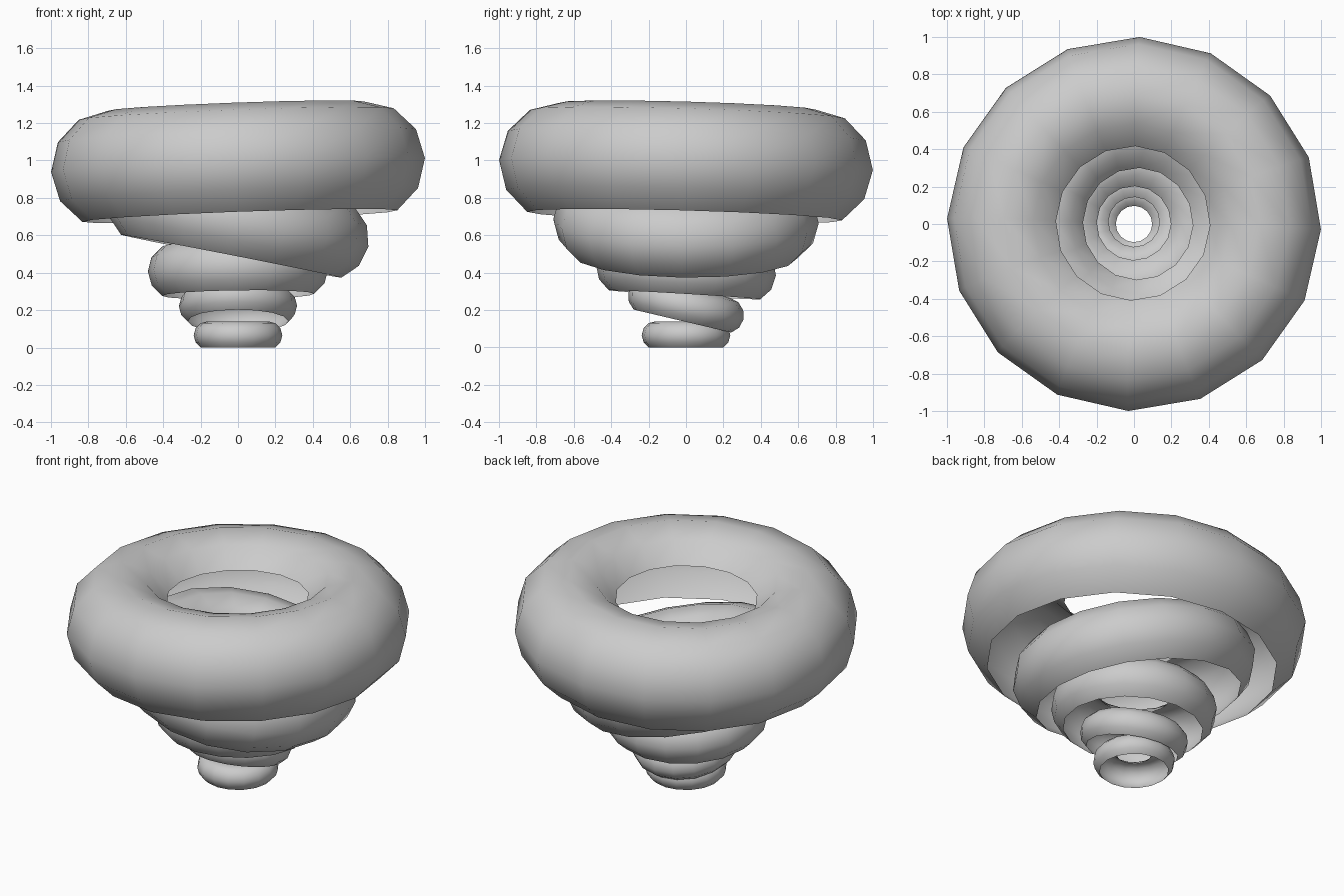
import bpy, bmesh, math
from mathutils import Matrix, Vector

cube = bpy.data.objects.get("Cube")
if cube:
    bpy.data.objects.remove(cube)

grey = bpy.data.materials.new("light_grey")
grey.use_nodes = True
grey.diffuse_color = (0.6, 0.6, 0.6, 1)
grey.node_tree.nodes["Principled BSDF"].inputs["Base Color"].default_value = (0.6, 0.6, 0.6, 1)

SIDES = 16      # segments round each ring
TURN = math.radians(-1.7)


def shell_ring(name, major, minor, height, slope_x, slope_y):
    """Partial torus shell: the tube runs from low outside, over the top, to the inner lip."""
    bm = bmesh.new()
    profile = []
    for deg in range(-60, 151, 30):
        a = math.radians(deg)
        profile.append(bm.verts.new((major + minor * math.cos(a), 0, minor * math.sin(a))))
    edges = [bm.edges.new(pair) for pair in zip(profile, profile[1:])]
    bmesh.ops.spin(bm, geom=profile + edges, cent=(0, 0, 0), axis=(0, 0, 1),
                   angle=math.tau, steps=SIDES, use_merge=False)
    bmesh.ops.remove_doubles(bm, verts=bm.verts, dist=0.0005)
    bmesh.ops.recalc_face_normals(bm, faces=bm.faces)
    # The outermost face must point away from the axis
    outer = max(bm.faces, key=lambda f: f.calc_center_median().xy.length)
    if outer.normal.dot(outer.calc_center_median()) < 0:
        bmesh.ops.reverse_faces(bm, faces=bm.faces)
    for face in bm.faces:
        face.smooth = True
    # Lean the ring and lift it to its height
    normal = Vector((-slope_x, -slope_y, 1)).normalized()
    lean = Vector((0, 0, 1)).rotation_difference(normal).to_matrix().to_4x4()
    bm.transform(Matrix.Translation((0, 0, height)) @ lean @ Matrix.Rotation(TURN, 4, "Z"))
    mesh = bpy.data.meshes.new(name)
    bm.to_mesh(mesh)
    bm.free()
    mesh.materials.append(grey)
    bpy.context.collection.objects.link(bpy.data.objects.new(name, mesh))


# Rings of the funnel, widest first
shell_ring("top_ring", 0.685, 0.315, 0.975, 0.036, -0.028)
shell_ring("upper_ring", 0.49, 0.22, 0.675, -0.195, -0.01)
shell_ring("middle_ring", 0.33, 0.152, 0.413, 0.013, -0.06)
shell_ring("lower_ring", 0.22, 0.096, 0.222, 0.0, -0.235)
shell_ring("bottom_ring", 0.162, 0.075, 0.065, 0.0, 0.0)
